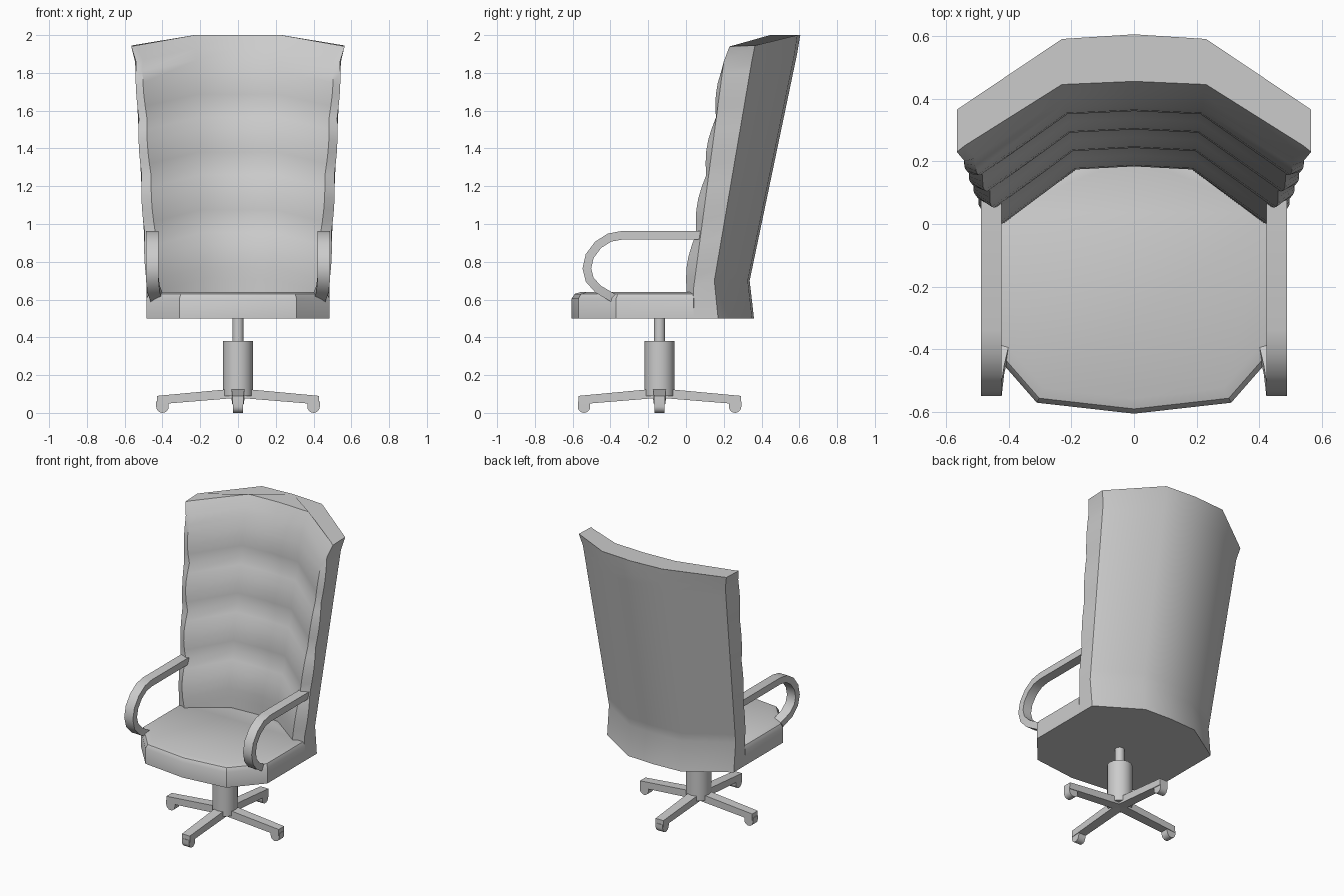
import bpy, bmesh, math
from mathutils import Vector, Matrix

if "Cube" in bpy.data.objects:
    bpy.data.objects.remove(bpy.data.objects["Cube"])


def loft(name, rings, angle=35):
    """Skin a list of equal-length closed rings and cap both ends."""
    bm = bmesh.new()
    rows = [[bm.verts.new(p) for p in r] for r in rings]
    n = len(rows[0])
    for a, b in zip(rows, rows[1:]):
        for i in range(n):
            j = (i + 1) % n
            bm.faces.new((a[i], a[j], b[j], b[i]))
    bm.faces.new(rows[0][::-1])
    bm.faces.new(rows[-1])
    bmesh.ops.recalc_face_normals(bm, faces=bm.faces)
    me = bpy.data.meshes.new(name)
    bm.to_mesh(me)
    bm.free()
    ob = bpy.data.objects.new(name, me)
    bpy.context.collection.objects.link(ob)
    bpy.ops.object.select_all(action='DESELECT')
    ob.select_set(True)
    bpy.context.view_layer.objects.active = ob
    bpy.ops.object.shade_smooth_by_angle(angle=math.radians(angle))
    return ob


def mirror_ring(half):
    """Close a half outline (first and last points on x = 0) across x."""
    return half + [(-x, y, z) for x, y, z in half[-2:0:-1]]


def circle(r, y, z, n=16):
    return [(r * math.cos(2 * math.pi * i / n), y + r * math.sin(2 * math.pi * i / n), z)
            for i in range(n)]


# Backrest: half sections run front centre, pad bend, pad edge, rim, side, back bend, back centre
base = [(0, .185, .5), (.18, .175, .5), (.42, 0, .5), (.485, .04, .5),
        (.485, .17, .5), (.2, .35, .5), (0, .36, .5)]
low = [(0, .185, .71), (.185, .175, .71), (.415, .003, .645), (.48, .04, .66),
       (.485, .15, .7), (.2, .327, .7), (0, .337, .7)]
high = [(0, .42, 1.93), (.22, .41, 1.93), (.505, .21, 1.87), (.54, .2, 1.86),
        (.545, .348, 1.86), (.228, .575, 1.9), (0, .588, 1.9)]
rim = [(0, .455, 2), (.23, .445, 2), (.54, .25, 1.945), (.565, .23, 1.94),
       (.565, .365, 1.945), (.23, .59, 2), (0, .605, 2)]
rings = [mirror_ring(base)]
ROWS, ROLLS = 20, 4
for k in range(ROWS + 1):
    t = k / ROWS
    bulge = .022 * abs(math.sin(math.pi * ROLLS * t))   # four padded rolls
    half = []
    for i, (a, b) in enumerate(zip(low, high)):
        p = Vector(a).lerp(Vector(b), t)
        if i < 3:
            p.y -= bulge
        if i in (2, 3):
            p.x += bulge * .35
        half.append(tuple(p))
    rings.append(mirror_ring(half))
rings.append(mirror_ring(rim))
loft("backrest", rings)

# Seat cushion with a rounded upper edge
outline = [(0, -.605), (.31, -.57), (.485, -.37), (.485, .04), (.2, .22), (0, .23)]
loft("seat", [mirror_ring([(x * s, y * s, z) for x, y in outline])
              for s, z in ((1, .5), (1, .605), (.975, .63), (.92, .64))])

# Armrests: flat bar swept along a looped path (y, z, x)
path = [(.12, .94, .455), (-.34, .94, .455), (-.405, .928, .455), (-.465, .89, .455),
        (-.51, .83, .455), (-.525, .765, .455), (-.51, .705, .453),
        (-.465, .655, .447), (-.38, .605, .428)]
for side, sx in (("left", -1), ("right", 1)):
    rings = []
    for i, (y, z, x) in enumerate(path):
        a, b = path[max(i - 1, 0)], path[min(i + 1, len(path) - 1)]
        d = Vector((b[0] - a[0], b[1] - a[1])).normalized() * .023
        rings.append([(sx * (x + w), y - d.y * s, z + d.x * s)
                      for w, s in ((-.033, -1), (.033, -1), (.033, 1), (-.033, 1))])
    loft(side + "_armrest", rings)

# Gas lift column
CY = -.14
loft("column_sleeve", [circle(.08, CY, .09), circle(.08, CY, .38)])
loft("column_stem", [circle(.03, CY, .37), circle(.03, CY, .51)])

# Four-spoke base with casters
for k in range(4):
    place = Matrix.Translation((0, CY, 0)) @ Matrix.Rotation(k * math.pi / 2, 4, 'Z')
    spoke = loft(f"spoke_{k + 1}", [
        [(x, -w, lo), (x, w, lo), (x, w, hi), (x, -w, hi)]
        for x, w, lo, hi in ((0, .035, .08, .13), (.43, .03, .045, .09))])
    spoke.matrix_world = place
    prof = [(.4 + .033 * math.cos(a), .033 + .033 * math.sin(a))
            for a in (math.pi + math.pi * i / 8 for i in range(9))]
    prof += [(.433, .06), (.367, .06)]
    caster = loft(f"caster_{k + 1}", [[(x, y, z) for x, z in prof] for y in (-.027, .027)])
    caster.matrix_world = place
